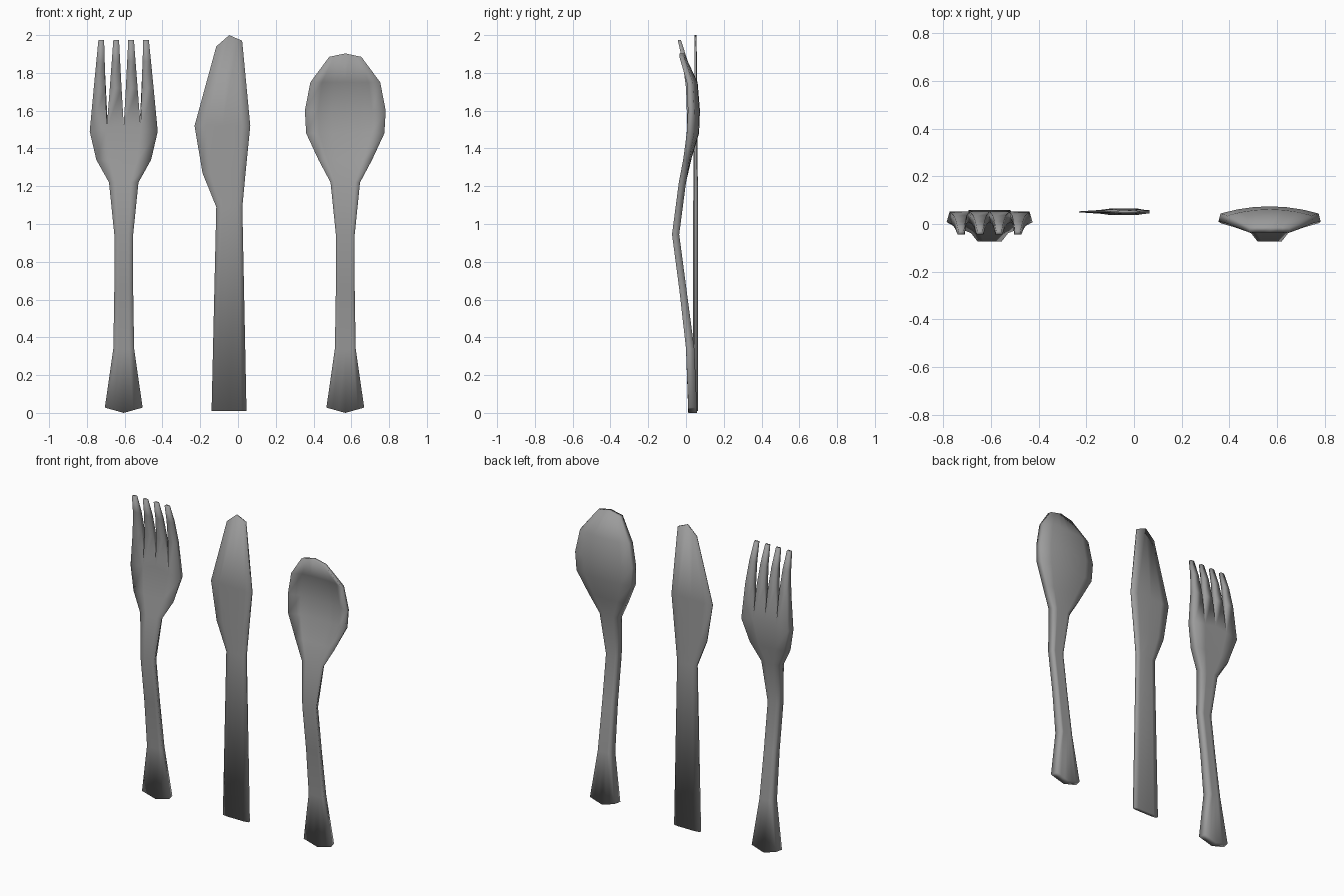
import bpy, bmesh

if "Cube" in bpy.data.objects:
    bpy.data.objects.remove(bpy.data.objects["Cube"])

steel = bpy.data.materials.new("dark_grey")
steel.diffuse_color = (0.33, 0.33, 0.33, 1)
steel.use_nodes = True
steel.node_tree.nodes["Principled BSDF"].inputs["Base Color"].default_value = steel.diffuse_color


def build(name, lofts):
    """Each loft is (rings, cap_start, cap_end); coincident rings are welded."""
    bm = bmesh.new()
    for rings, cap_a, cap_b in lofts:
        vr = [[bm.verts.new(p) for p in r] for r in rings]
        n = len(vr[0])
        for a, b in zip(vr, vr[1:]):
            for i in range(n):
                j = (i + 1) % n
                bm.faces.new((a[i], a[j], b[j], b[i]))
        # caps as strips between the front and back rows
        for ring, on in ((vr[0], cap_a), (vr[-1], cap_b)):
            if on:
                for i in range(n // 2 - 1):
                    bm.faces.new((ring[i], ring[i + 1], ring[n - 2 - i], ring[n - 1 - i]))
    bmesh.ops.remove_doubles(bm, verts=bm.verts, dist=0.0005)
    bmesh.ops.recalc_face_normals(bm, faces=bm.faces)
    for f in bm.faces:
        f.smooth = True
    me = bpy.data.meshes.new(name)
    bm.to_mesh(me)
    bm.free()
    me.materials.append(steel)
    ob = bpy.data.objects.new(name, me)
    bpy.context.collection.objects.link(ob)


def section(cx, n, z, y0, y1, w, inset=0.75, dish=0.0, lift=0.0):
    """Flat ring: front row left to right, then narrower back row."""
    us = [-1 + 2 * i / (n - 1) for i in range(n)]
    front = [(cx + u * w, y0 + dish * (1 - u ** 4), z + lift * (1 - abs(u))) for u in us]
    back = [(cx + u * w * inset, y1 + dish * 0.75 * (1 - u * u), z + lift * (1 - abs(u)))
            for u in reversed(us)]
    return front + back


def handle(cx, n):
    return [section(cx, n, 0.028, 0.012, 0.058, 0.10, 0.88, lift=-0.028),
            section(cx, n, 0.34, 0.0, 0.044, 0.055),
            section(cx, n, 0.65, -0.035, 0.003, 0.05),
            section(cx, n, 0.945, -0.074, -0.036, 0.05),
            section(cx, n, 1.22, -0.038, 0.0, 0.078)]


# fork: body, then four tapering tines growing from its top ring
fx = -0.605
body = handle(fx, 5) + [
    section(fx, 5, 1.34, -0.012, 0.028, 0.145, 0.85),
    section(fx, 5, 1.49, 0.008, 0.052, 0.18, 0.93, lift=0.035)]
base = body[-1]
lofts = [(body, True, False)]
for i, tip_x in enumerate((-0.724, -0.645, -0.566, -0.487)):
    quad = [base[i], base[i + 1], base[8 - i], base[9 - i]]
    rings = [quad]
    for z, y0, y1 in ((1.72, 0.0, 0.036), (1.86, -0.018, 0.01), (1.975, -0.044, -0.027)):
        t = (z - 1.5) / 0.475
        xs = [tip_x - 0.015, tip_x + 0.015, tip_x + 0.012, tip_x - 0.012]
        rings.append([(q[0] + (x - q[0]) * t, y, z)
                      for q, x, y in zip(quad, xs, (y0, y0, y1, y1))])
    lofts.append((rings, False, True))
build("fork", lofts)

# spoon: handle running into a dished bowl
sx = 0.568
bowl = [section(sx, 7, 1.34, -0.015, 0.018, 0.142, 0.9, 0.012),
        section(sx, 7, 1.48, 0.004, 0.042, 0.207, 0.95, 0.036),
        section(sx, 7, 1.60, 0.01, 0.044, 0.214, 0.96, 0.04),
        section(sx, 7, 1.75, 0.004, 0.036, 0.185, 0.95, 0.034),
        section(sx, 7, 1.885, -0.035, -0.01, 0.085, 0.95, 0.0, 0.018)]
build("spoon", [(handle(sx, 7) + bowl, True, True)])

# knife: flat handle, leaf-shaped blade with a thin left edge
rows = [  # z left, z right, x left, x right, peak, half thickness, left and right edge thickness
    (0.01, 0.01, -0.14, 0.045, 0, 0.013, 0.008, 0.008),
    (1.09, 1.09, -0.115, 0.023, 0, 0.013, 0.008, 0.008),
    (1.27, 1.27, -0.188, 0.04, 0, 0.011, 0.004, 0.008),
    (1.52, 1.52, -0.23, 0.065, 0, 0.010, 0.002, 0.007),
    (1.94, 1.97, -0.115, 0.022, 0.045, 0.005, 0.002, 0.004)]
rings = []
for zl, zr, xl, xr, peak, t, tl, tr in rows:
    pts = [(xl + (xr - xl) * u, zl + (zr - zl) * u + peak * (1 - abs(2 * u - 1)), h)
           for u, h in ((0, tl), (0.2, (t + tl) / 2 if tl < 0.005 else t),
                        (0.5, t), (0.85, t), (1, tr))]
    rings.append([(x, 0.051 - h, z) for x, z, h in pts]
                 + [(x, 0.051 + h, z) for x, z, h in reversed(pts)])
build("knife", [(rings, True, True)])
